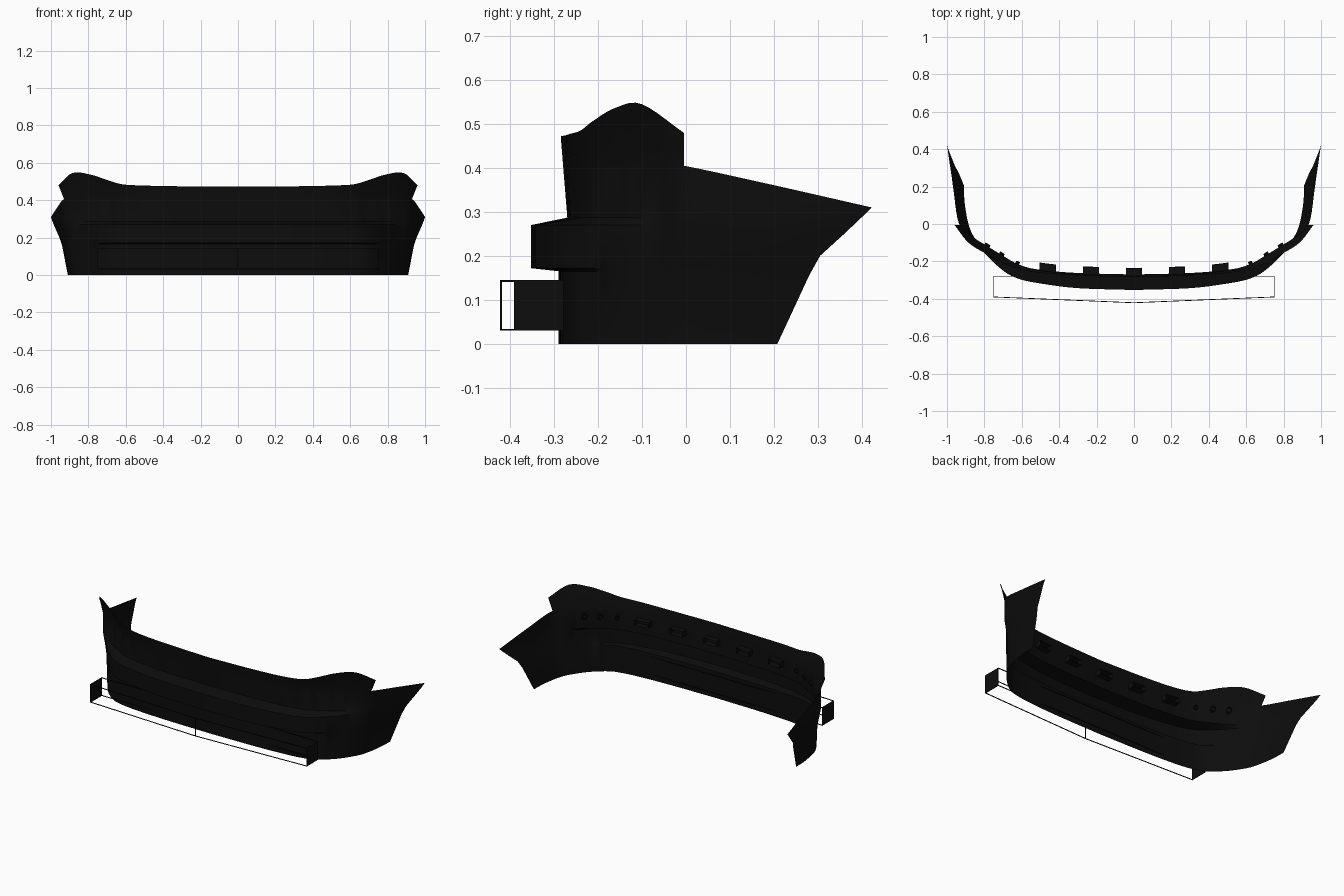
import bpy, bmesh, math
from mathutils import Vector

if "Cube" in bpy.data.objects:
    bpy.data.objects.remove(bpy.data.objects["Cube"])

black = bpy.data.materials.new("black_plastic")
black.diffuse_color = (0.004, 0.004, 0.004, 1)
black.use_nodes = True
black.node_tree.nodes["Principled BSDF"].inputs["Base Color"].default_value = black.diffuse_color


def smooth_path(points, steps=5):
    """Catmull-Rom through the points."""
    p = [Vector(q) for q in points]
    p = [2 * p[0] - p[1]] + p + [2 * p[-1] - p[-2]]
    out = []
    for i in range(1, len(p) - 2):
        a, b, c, d = p[i - 1:i + 3]
        for k in range(steps):
            t = k / steps
            out.append(0.5 * (2 * b + (c - a) * t + (2 * a - 5 * b + 4 * c - d) * t ** 2
                              + (3 * b - a - 3 * c + d) * t ** 3))
    return out + [p[-2]]


def row(xy, z, tail_z=()):
    """Half row at height z; the last columns may have their own heights."""
    n = len(xy)
    zs = [z] * (n - len(tail_z)) + list(tail_z)
    half = smooth_path([(x, y, h) for (x, y), h in zip(xy, zs)])
    return [Vector((-v.x, v.y, v.z)) for v in half[:0:-1]] + half


def add_object(name, bm):
    me = bpy.data.meshes.new(name)
    bm.to_mesh(me)
    bm.free()
    ob = bpy.data.objects.new(name, me)
    bpy.context.collection.objects.link(ob)
    me.materials.append(black)
    return ob


def shade(ob):
    bpy.ops.object.select_all(action='DESELECT')
    ob.select_set(True)
    bpy.context.view_layer.objects.active = ob
    bpy.ops.object.shade_smooth_by_angle(angle=math.radians(35))


# plan curves: centre -> corner -> rear wheel arch
lower = [(0, -.29), (.3, -.285), (.5, -.275), (.62, -.26), (.70, -.235)]
bulge = [(0, -.353), (.3, -.343), (.5, -.318), (.62, -.292), (.705, -.245)]
rows = [
    row(lower + [(.79, -.16), (.855, -.07), (.885, 0), (.905, .11), (.91, .208)], 0),
    row(lower + [(.80, -.15), (.87, -.06), (.91, .01), (.93, .14), (.94, .28)], .165, (.16, .155)),
    row(bulge + [(.80, -.152), (.87, -.062), (.912, .01), (.94, .15), (.955, .305)], .172, (.185, .2)),
    row(bulge + [(.795, -.16), (.87, -.07), (.93, 0), (.96, .17), (.977, .36)], .27, (.26, .25)),
    row([(0, -.27), (.3, -.262), (.5, -.245), (.62, -.22), (.70, -.18), (.79, -.128), (.865, -.067),
         (.935, 0), (.965, .18), (.993, .4)], .287, (.30, .30, .288)),
    row([(0, -.28), (.3, -.268), (.5, -.248), (.62, -.215), (.70, -.17), (.79, -.115), (.86, -.07),
         (.93, -.005), (.965, .19), (1, .423)], .41, (.405, .363, .31)),
]
crown = smooth_path([(0, -.285, .472), (.3, -.275, .474), (.5, -.262, .478), (.62, -.24, .485),
                     (.70, -.21, .508), (.79, -.16, .537), (.885, -.1, .545), (.96, -.005, .48)])
crown = [Vector((-v.x, v.y, v.z)) for v in crown[:0:-1]] + crown

# bumper skin
bm = bmesh.new()
grid = [[bm.verts.new(v) for v in r] for r in rows]
top = [bm.verts.new(v) for v in crown]
skip = (len(grid[0]) - len(top)) // 2
for lo, hi in list(zip(grid, grid[1:])) + [(grid[-1][skip:-skip], top)]:
    for i in range(len(lo) - 1):
        bm.faces.new((lo[i], lo[i + 1], hi[i + 1], hi[i]))


def cut_hole(outline, depth):
    """Cut a convex xz outline out of the upper wall and give it a short sleeve."""
    cx = sum(p[0] for p in outline) / len(outline)
    cz = sum(p[1] for p in outline) / len(outline)
    reach = max(abs(p[0] - cx) for p in outline)
    planes = []
    for (x0, z0), (x1, z1) in zip(outline, outline[1:] + outline[:1]):
        planes.append((Vector((x0, 0, z0)), Vector((z1 - z0, 0, x0 - x1)).normalized()))
    for co, no in planes:
        near = []
        for f in bm.faces:
            xs = [v.co.x for v in f.verts]
            zs = [v.co.z for v in f.verts]
            if (min(xs) < cx + reach and max(xs) > cx - reach
                    and min(zs) > .28 and max(zs) < .42 and f.calc_center_median().y < 0):
                near.append(f)
        geom = set(near) | {e for f in near for e in f.edges} | {v for f in near for v in f.verts}
        bmesh.ops.bisect_plane(bm, geom=list(geom), plane_co=co, plane_no=no, dist=1e-6)
    inside = [f for f in bm.faces if f.calc_center_median().y < 0
              and all((f.calc_center_median() - co).dot(no) < 0 for co, no in planes)]
    ext = bmesh.ops.extrude_face_region(bm, geom=inside)["geom"]
    for v in ext:
        if isinstance(v, bmesh.types.BMVert):
            v.co += Vector(depth)
    bmesh.ops.delete(bm, geom=[f for f in ext if isinstance(f, bmesh.types.BMFace)], context='FACES')


# rectangular vents and round sensor holes
for x in (-.46, -.23, 0, .23, .46):
    w, h = .044, .017
    cut_hole([(x - w, .367 - h), (x + w, .367 - h), (x + w, .367 + h), (x - w, .367 + h)], (0, .04, 0))
for s in (-1, 1):
    for x, rx, rz in ((.625, .010, .013), (.71, .012, .016), (.787, .013, .018)):
        ring = [(s * x + rx * math.cos(a * math.pi / 5), .367 + rz * math.sin(a * math.pi / 5))
                for a in range(10)]
        cut_hole(ring, (-s * .006, .014, 0))
bmesh.ops.recalc_face_normals(bm, faces=bm.faces)
shade(add_object("bumper_skin", bm))


# lower grille frame: thin bars with closed ends
def bar(bm, a, b, r=.002):
    a, b = Vector(a), Vector(b)
    d = b - a
    geo = bmesh.ops.create_cube(bm, size=1)["verts"]
    bmesh.ops.scale(bm, vec=(2 * r, 2 * r, d.length + 2 * r), verts=geo)
    bmesh.ops.rotate(bm, matrix=d.to_track_quat('Z', 'Y').to_matrix(), verts=geo)
    bmesh.ops.translate(bm, vec=(a + b) / 2, verts=geo)


bm = bmesh.new()
for z in (.032, .143):
    bar(bm, (-.75, -.28, z), (.75, -.28, z))
    for s in (-1, 1):
        bar(bm, (s * .75, -.39, z), (0, -.421, z))
bar(bm, (0, -.421, .032), (0, -.421, .143))
add_object("grille_frame", bm)

bm = bmesh.new()
for s in (-1, 1):
    v = bmesh.ops.create_cube(bm, size=1)["verts"]
    bmesh.ops.scale(bm, vec=(.003, .113, .115), verts=v)
    bmesh.ops.translate(bm, vec=(s * .75, -.335, .0875), verts=v)
add_object("grille_end_plates", bm)
